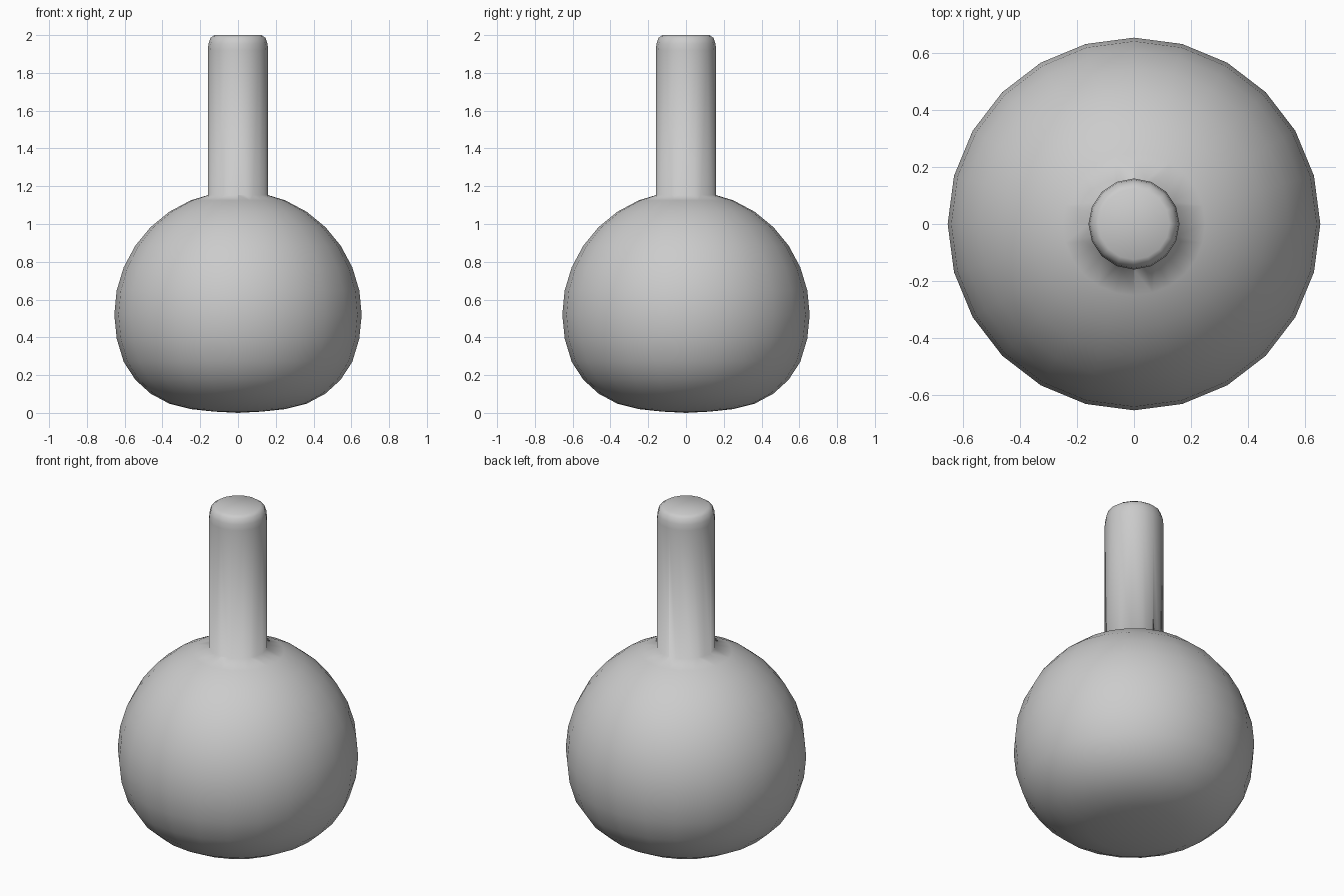
import bpy, bmesh
from math import sin, cos, pi, radians

if "Cube" in bpy.data.objects:
    bpy.data.objects.remove(bpy.data.objects["Cube"])


def lathe(name, profile, sides):
    """Closed solid of revolution; profile runs bottom to top, radius 0 is a pole."""
    bm = bmesh.new()
    rings = []
    for r, z in profile:
        n = 1 if r == 0 else sides
        rings.append([bm.verts.new((r * cos(2 * pi * i / sides), r * sin(2 * pi * i / sides), z))
                      for i in range(n)])
    for a, b in zip(rings, rings[1:]):
        for i in range(sides):
            j = (i + 1) % sides
            quad = [a[i % len(a)], a[j % len(a)], b[j % len(b)], b[i % len(b)]]
            bm.faces.new(list(dict.fromkeys(quad)))
    for ring, flip in ((rings[0], True), (rings[-1], False)):
        if len(ring) > 1:
            bm.faces.new(ring[::-1] if flip else ring)
    bmesh.ops.recalc_face_normals(bm, faces=bm.faces)
    mesh = bpy.data.meshes.new(name)
    bm.to_mesh(mesh)
    bm.free()
    obj = bpy.data.objects.new(name, mesh)
    bpy.context.collection.objects.link(obj)
    return obj


# round body: flattened underside, spherical upper part
R, CZ = 0.655, 0.52
profile = [(0, 0.0), (0.128, 0.007), (0.25, 0.02), (0.364, 0.049),
           (0.463, 0.102), (0.543, 0.175), (0.605, 0.27), (0.642, 0.392)]
profile += [(R * cos(radians(11.25 * k)), CZ + R * sin(radians(11.25 * k))) for k in range(8)]
profile.append((0, CZ + R))
flask = lathe("flask_body", profile, 24)

# neck with a rounded top edge
neck = lathe("flask_neck", [(0.16, 0.95), (0.16, 1.92), (0.156, 1.955),
                            (0.146, 1.985), (0.125, 2.0)], 16)

# weld neck and body into one skin
mod = flask.modifiers.new("weld_neck", 'BOOLEAN')
mod.operation = 'UNION'
mod.solver = 'EXACT'
mod.object = neck
bpy.context.view_layer.objects.active = flask
flask.select_set(True)
bpy.ops.object.modifier_apply(modifier=mod.name)
bpy.data.objects.remove(neck)
bpy.ops.object.shade_smooth()
